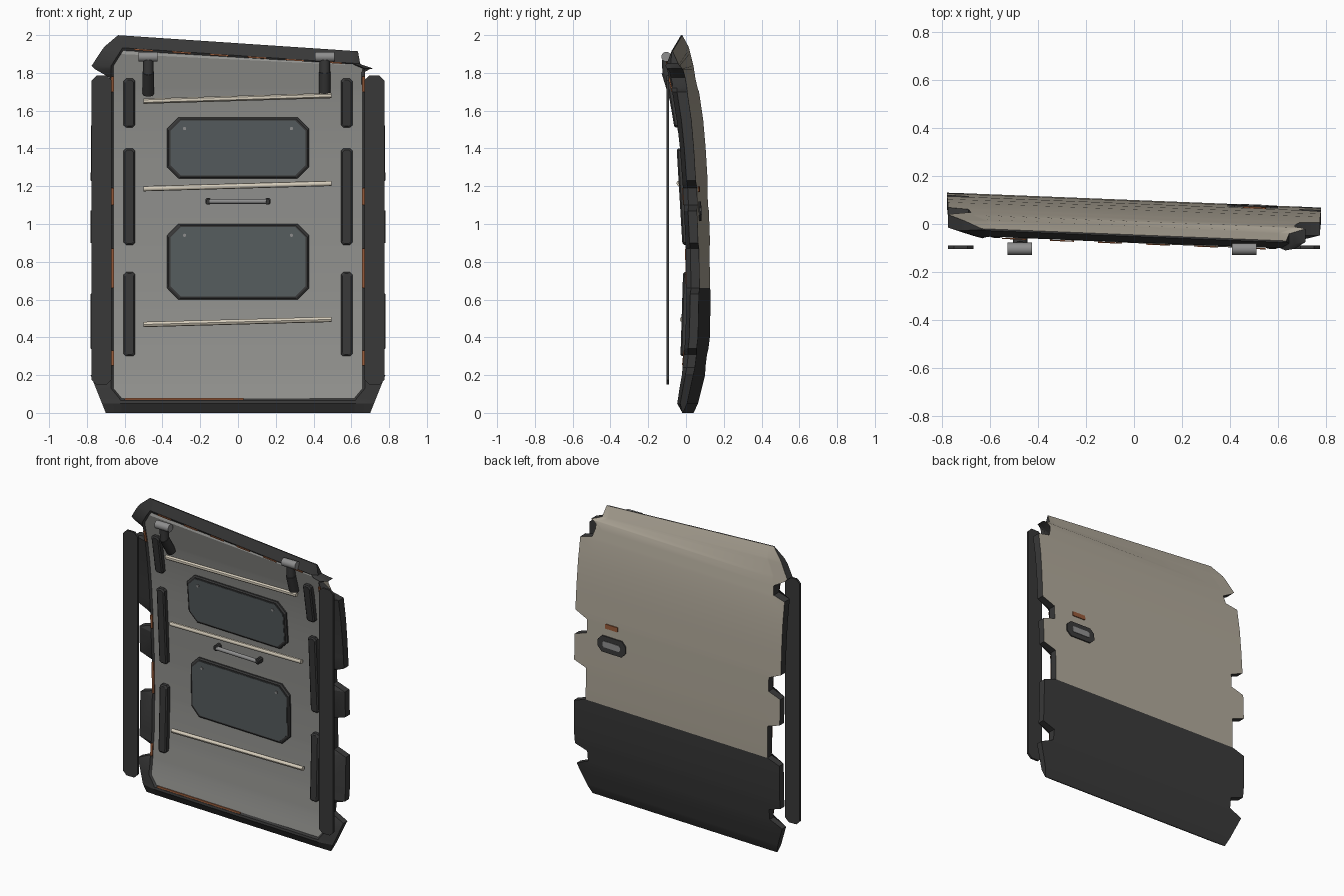
import bpy, bmesh, math
from mathutils import Vector

if "Cube" in bpy.data.objects:
    bpy.data.objects.remove(bpy.data.objects["Cube"])


def material(name, rgb):
    m = bpy.data.materials.new(name)
    m.use_nodes = True
    m.diffuse_color = (*rgb, 1)
    m.node_tree.nodes["Principled BSDF"].inputs["Base Color"].default_value = (*rgb, 1)
    return m


DARK = material("charcoal", (0.04, 0.04, 0.04))
BEIGE = material("beige paint", (0.42, 0.38, 0.31))
GREY = material("grey lining", (0.29, 0.29, 0.275))
CREAM = material("cream rod", (0.66, 0.60, 0.49))
GLASS = material("blue grey panel", (0.095, 0.11, 0.115))
RUST = material("rust orange", (0.30, 0.10, 0.04))
STEEL = material("steel", (0.27, 0.27, 0.27))

# Curves of the door: (height, offset)
BACK = [(0, .012), (.05, .035), (.2, .07), (.4, .095), (.66, .1), (.9, .096), (1.2, .085),
        (1.4, .073), (1.55, .06), (1.7, .038), (1.82, .012), (1.9, -.018), (1.957, -.045)]
FRONT = [(0, .006), (.05, -.022), (.2, .005), (.4, .024), (.66, .03), (.9, .025), (1.2, .01),
         (1.4, -.005), (1.55, -.022), (1.7, -.046), (1.87, -.085), (1.957, -.052)]
WIDTH = [(0, .7), (.2, .78), (.24, .69), (.31, .69), (.34, .78), (.63, .78), (.66, .69), (.87, .69),
         (.9, .78), (1.07, .78), (1.1, .69), (1.19, .69), (1.23, .78), (1.7, .775), (1.72, .69),
         (1.775, .68), (1.83, .775), (1.957, .635)]
INNER = [(0, .61), (.07, .61), (.13, .66), (1.83, .66), (1.89, .6), (1.957, .6)]
RECESS = .01


def at(table, z):
    for (a, u), (b, v) in zip(table, table[1:]):
        if z <= b:
            return u + (v - u) * max(0, z - a) / (b - a)
    return table[-1][1]


def front_point(x, z, out=0):
    return Vector((x, at(FRONT, z) + RECESS - .04 * x - out, z))


def back_point(x, z, out=0):
    return Vector((x, at(BACK, z) - .04 * x + out, z))


def skew(x, z):
    return z - .067 * x * min(1, max(0, (z - 1.82) / .07))


def finish(name, bm, mats, angle=30):
    bmesh.ops.recalc_face_normals(bm, faces=bm.faces)
    me = bpy.data.meshes.new(name)
    bm.to_mesh(me)
    bm.free()
    ob = bpy.data.objects.new(name, me)
    bpy.context.collection.objects.link(ob)
    for m in mats:
        me.materials.append(m)
    bpy.ops.object.select_all(action='DESELECT')
    ob.select_set(True)
    bpy.context.view_layer.objects.active = ob
    bpy.ops.object.shade_smooth_by_angle(angle=math.radians(angle))
    return ob


# Curved door slab with toothed edges
def door():
    rows = sorted({z for t in (BACK, FRONT, WIDTH) for z, _ in t if z != 1.9}
                  | {.065, .075, .13, 1.3, 1.62, 1.882, 1.892})
    bm = bmesh.new()
    fronts, backs = [], []
    for z in rows:
        w, i = at(WIDTH, z), at(INNER, z)
        right = w - .06 if 1.77 < z < 1.9 else w
        xs = [-w, -i - .012, -i, i, i + .012, right]
        f, b = [], []
        for k, x in enumerate(xs):
            yb, yf = at(BACK, z), at(FRONT, z)
            if k in (0, 5):
                yf += .35 * (yb - yf)
            elif k in (2, 3) and .07 < z < 1.89:
                yf += RECESS
            f.append(bm.verts.new((x, yf - .04 * x, skew(x, z))))
            b.append(bm.verts.new((x, yb - .04 * x, skew(x, z))))
        fronts.append(f)
        backs.append(b)

    def quad(a, b, c, d, mat):
        bm.faces.new((a, b, c, d)).material_index = mat
    for r in range(len(rows) - 1):
        mid = (rows[r] + rows[r + 1]) / 2
        f, g, b, c = fronts[r], fronts[r + 1], backs[r], backs[r + 1]
        for k in range(5):
            lining = k == 2 and .07 < mid < 1.885
            quad(f[k], f[k + 1], g[k + 1], g[k], 2 if lining else 0)
            quad(b[k], c[k], c[k + 1], b[k + 1], 1 if mid > .66 else 0)
        quad(f[0], g[0], c[0], b[0], 0)
        quad(f[5], b[5], c[5], g[5], 0)
    for f, b in ((fronts[0], backs[0]), (fronts[-1], backs[-1])):
        for k in range(5):
            quad(f[k], b[k], b[k + 1], f[k + 1], 0)
    finish("door_shell", bm, [DARK, BEIGE, GREY])


# Chamfered plate that follows the door surface
def plate(name, x0, x1, z0, z1, cut, thick, mat, place=front_point, base=-.004, bevel=0.):
    def ring(out, s):
        a, b, c, d = x0 + s, x1 - s, z0 + s, z1 - s
        pts = [(a + cut, c), (b - cut, c), (b, c + cut), (b, d - cut),
               (b - cut, d), (a + cut, d), (a, d - cut), (a, c + cut)]
        return [bm.verts.new(place(x, z, out)) for x, z in pts]
    bm = bmesh.new()
    rings = [ring(base, 0), ring(base + thick - bevel, 0)]
    if bevel:
        rings.append(ring(base + thick, bevel))
    for lo, hi in zip(rings, rings[1:]):
        for k in range(8):
            bm.faces.new((lo[k], lo[k - 1], hi[k - 1], hi[k]))
    bm.faces.new(rings[0])
    bm.faces.new(rings[-1])
    finish(name, bm, [mat], 20)


def rod(name, a, b, radius, mat, sides=16):
    a, b = Vector(a), Vector(b)
    bm = bmesh.new()
    bmesh.ops.create_cone(bm, cap_ends=True, segments=sides, radius1=radius, radius2=radius,
                          depth=(b - a).length)
    bm.transform((b - a).to_track_quat('Z', 'Y').to_matrix().to_4x4())
    bmesh.ops.translate(bm, verts=bm.verts, vec=(a + b) / 2)
    finish(name, bm, [mat])


door()

# Two inset panels with rims and screws
for label, z0, z1 in (("upper", 1.24, 1.565), ("lower", .6, 1.0)):
    plate(label + "_panel_rim", -.375, .375, z0, z1, .06, .022, DARK, bevel=.008)
    plate(label + "_panel", -.358, .358, z0 + .017, z1 - .017, .055, .004, GLASS, base=.017)
    for x in (-.283, .283):
        p = front_point(x, z1 - .06, .012)
        rod(label + "_panel_screw", p, p - Vector((0, .014, 0)), .009, STEEL, 8)

# Padded strips, side rails and rust coloured edge marks
for side, s in (("right", -1), ("left", 1)):
    for z0, z1 in ((1.51, 1.77), (.89, 1.4), (.3, .745)):
        x = s * .575
        plate(side + "_pad", x - .03, x + .03, z0, z1, .012, .035, DARK, bevel=.008)
    x = s * .722
    plate(side + "_rail", x - .053, x + .053, .15, 1.785, .025, .014, DARK,
          lambda x, z, out: Vector((x, -.09 - out, z)), base=0)
    for z0, z1 in ((.25, .33), (.66, .87), (1.1, 1.19), (1.7, 1.78)):
        x = s * .664
        plate(side + "_edge_mark", x - .008, x + .008, z0, z1, .002, .007, RUST, base=.007)
plate("bottom_edge_mark", -.6, .03, .068, .078, .002, .007, RUST, base=.006)
for k in range(6):
    x = -.55 + .2 * k
    z = skew(x, 1.889)
    y = at(FRONT, 1.885) - .04 * x
    plate("top_edge_mark", x, x + .1, z - .005, z + .003, .001, .005, RUST,
          lambda px, pz, out, x=x, y=y: Vector((px, y - .04 * (px - x) - out, pz - .067 * (px - x))),
          base=0)

# Cream cross rods, slightly tilted
for z0, z1 in ((1.65, 1.68), (1.187, 1.215), (.468, .495)):
    rod("cross_rod", front_point(-.5, z0, .035), front_point(.495, z1, .035), .014, CREAM, 12)

# Inner grab handle
rod("grab_bar", front_point(-.15, 1.12, .035), front_point(.15, 1.12, .035), .013, STEEL)
for x in (-.158, .158):
    plate("grab_bar_mount", x - .015, x + .015, 1.102, 1.138, .008, .05, DARK, bevel=.005)

# Hinges: barrel with an angled arm
for side, x in (("right", -.475), ("left", .46)):
    rod(side + "_hinge_barrel", (x - .052, -.104, 1.885), (x + .05, -.104, 1.885), .026, STEEL, 20)
    top, knee = Vector((x, -.1, 1.87)), Vector((x, -.096, 1.79))
    rod(side + "_hinge_arm", top, knee, .028, DARK)
    rod(side + "_hinge_foot", knee + Vector((0, -.004, .015)), front_point(x, 1.69, .012), .03, DARK)

# Outer latch
plate("latch_surround", .39, .6, 1.015, 1.12, .03, .012, DARK, back_point)
plate("latch_handle", .43, .56, 1.048, 1.088, .008, .004, STEEL, back_point, base=.007)
plate("latch_mark", .455, .55, 1.17, 1.2, .003, .01, RUST, back_point)
